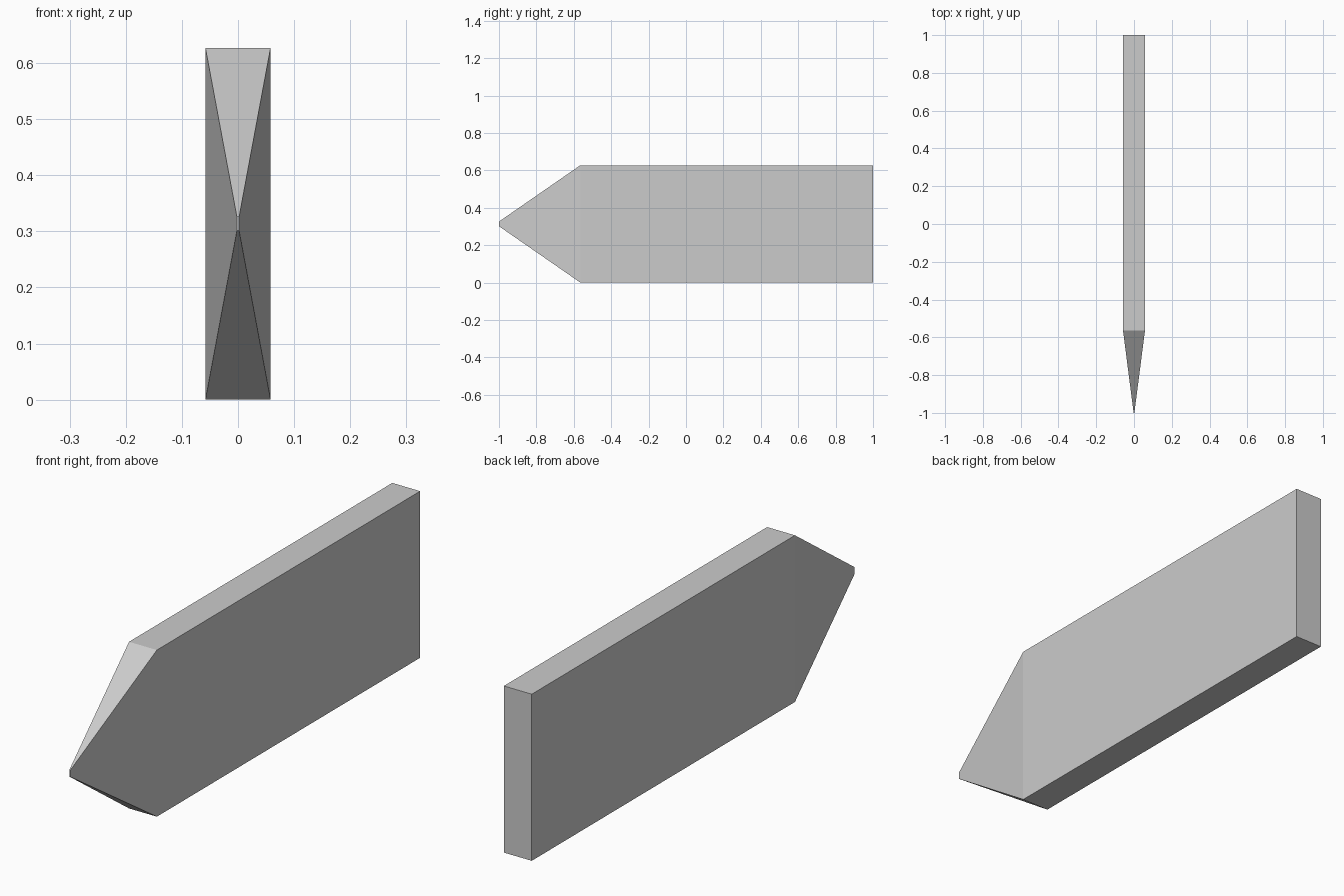
import bpy, bmesh

if "Cube" in bpy.data.objects:
    bpy.data.objects.remove(bpy.data.objects["Cube"])

HEIGHT = 0.627
MID = HEIGHT / 2


def section(bm, y, half_w, half_h):
    """Rectangular cross-section at depth y, centred on the bar's axis."""
    return [bm.verts.new((sx * half_w, y, MID + sz * half_h))
            for sx, sz in ((-1, -1), (1, -1), (1, 1), (-1, 1))]


bm = bmesh.new()
# Blunt tip, shoulder, flat rear end
rings = [section(bm, -1.0, 0.002, 0.0125),
         section(bm, -0.565, 0.058, MID),
         section(bm, 1.0, 0.058, MID)]

# Skin between sections, then cap both ends
for a, b in zip(rings, rings[1:]):
    for i in range(4):
        j = (i + 1) % 4
        bm.faces.new((a[i], a[j], b[j], b[i]))
bm.faces.new(rings[0])
bm.faces.new(rings[-1])
bmesh.ops.recalc_face_normals(bm, faces=bm.faces)

mesh = bpy.data.meshes.new("pointed_plank")
bm.to_mesh(mesh)
bm.free()
plank = bpy.data.objects.new("pointed_plank", mesh)
bpy.context.collection.objects.link(plank)
